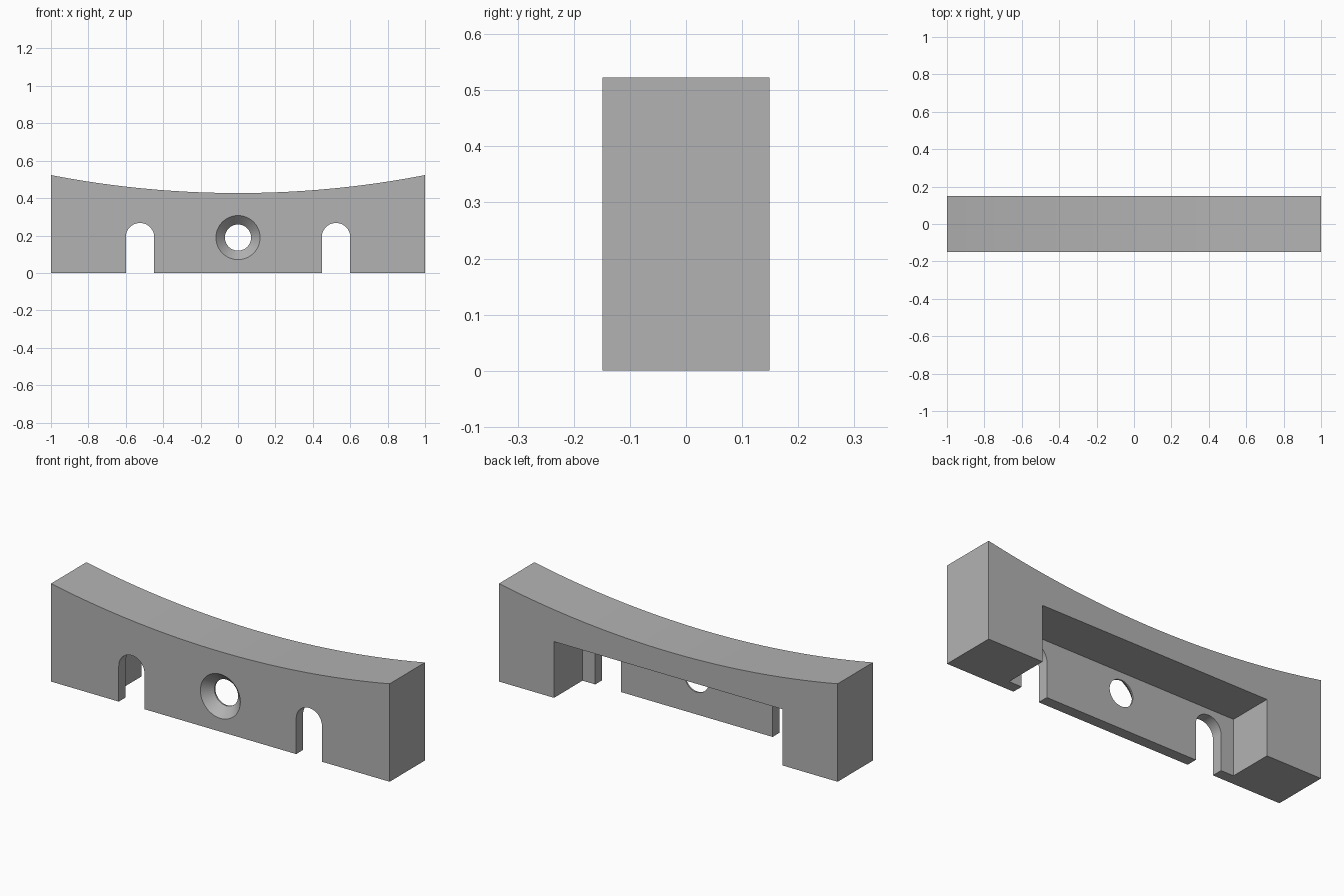
import bpy
import bmesh
import math

cube = bpy.data.objects.get("Cube")
if cube:
    bpy.data.objects.remove(cube, do_unlink=True)

HALF_DEPTH = 0.149
WALL_BACK = -HALF_DEPTH + 0.058      # inner face of the thin front wall
HOLE_Z = 0.189

grey = bpy.data.materials.new("plain grey")
grey.use_nodes = True
grey.diffuse_color = (0.45, 0.45, 0.45, 1)
grey.node_tree.nodes["Principled BSDF"].inputs["Base Color"].default_value = grey.diffuse_color


def loft(name, rings):
    """Solid skinned through rings of equal point count, with capped ends."""
    bm = bmesh.new()
    loops = [[bm.verts.new(p) for p in ring] for ring in rings]
    for a, b in zip(loops, loops[1:]):
        for i in range(len(a)):
            j = (i + 1) % len(a)
            bm.faces.new((a[i], a[j], b[j], b[i]))
    bm.faces.new(loops[0])
    bm.faces.new(loops[-1])
    bmesh.ops.recalc_face_normals(bm, faces=bm.faces)
    mesh = bpy.data.meshes.new(name)
    bm.to_mesh(mesh)
    bm.free()
    mesh.materials.append(grey)
    obj = bpy.data.objects.new(name, mesh)
    bpy.context.collection.objects.link(obj)
    return obj


def extrude(name, outline, y0, y1):
    return loft(name, [[(x, y, z) for x, z in outline] for y in (y0, y1)])


def arc(cx, cz, r, start, end, steps):
    angles = [start + (end - start) * i / steps for i in range(steps + 1)]
    return [(cx + r * math.cos(a), cz + r * math.sin(a)) for a in angles]


# Block with a shallow concave top
low, high = 0.427, 0.523
rise = high - low
radius = (1 + rise * rise) / (2 * rise)
sweep = math.asin(1 / radius)
top = arc(0, low + radius, radius, -math.pi / 2 + sweep, -math.pi / 2 - sweep, 40)
body = extrude("curved_block", [(-1, 0), (1, 0)] + top, -HALF_DEPTH, HALF_DEPTH)

# Pocket open at the back and bottom
pocket = [(-0.675, -0.1), (0.675, -0.1), (0.675, 0.3), (-0.675, 0.3)]
cutters = [extrude("pocket_cutter", pocket, WALL_BACK, 0.3)]

# Pair of round-topped slots through the front wall
for side, label in ((1, "left"), (-1, "right")):
    cx, r = side * 0.524, 0.076
    outline = [(cx - r, -0.2), (cx + r, -0.2)] + arc(cx, 0.191, r, 0, math.pi, 24)
    cutters.append(extrude(label + "_slot_cutter", outline, -0.3, -0.02))

# Countersunk screw hole
profile = [(-HALF_DEPTH - 0.05, 0.166), (-HALF_DEPTH + 0.05, 0.07), (-0.03, 0.07)]
rings = [[(x, y, z) for x, z in arc(0, HOLE_Z, r, 0, 2 * math.pi, 48)[:-1]]
         for y, r in profile]
cutters.append(loft("screw_hole_cutter", rings))

# Cut everything out of the block
bpy.ops.object.select_all(action="DESELECT")
body.select_set(True)
bpy.context.view_layer.objects.active = body
for cutter in cutters:
    cutter.hide_render = True
    mod = body.modifiers.new(cutter.name, "BOOLEAN")
    mod.operation = "DIFFERENCE"
    mod.solver = "EXACT"
    mod.object = cutter
    bpy.ops.object.modifier_apply(modifier=mod.name)
    bpy.data.objects.remove(cutter, do_unlink=True)

bpy.ops.object.shade_smooth_by_angle(angle=math.radians(30))
